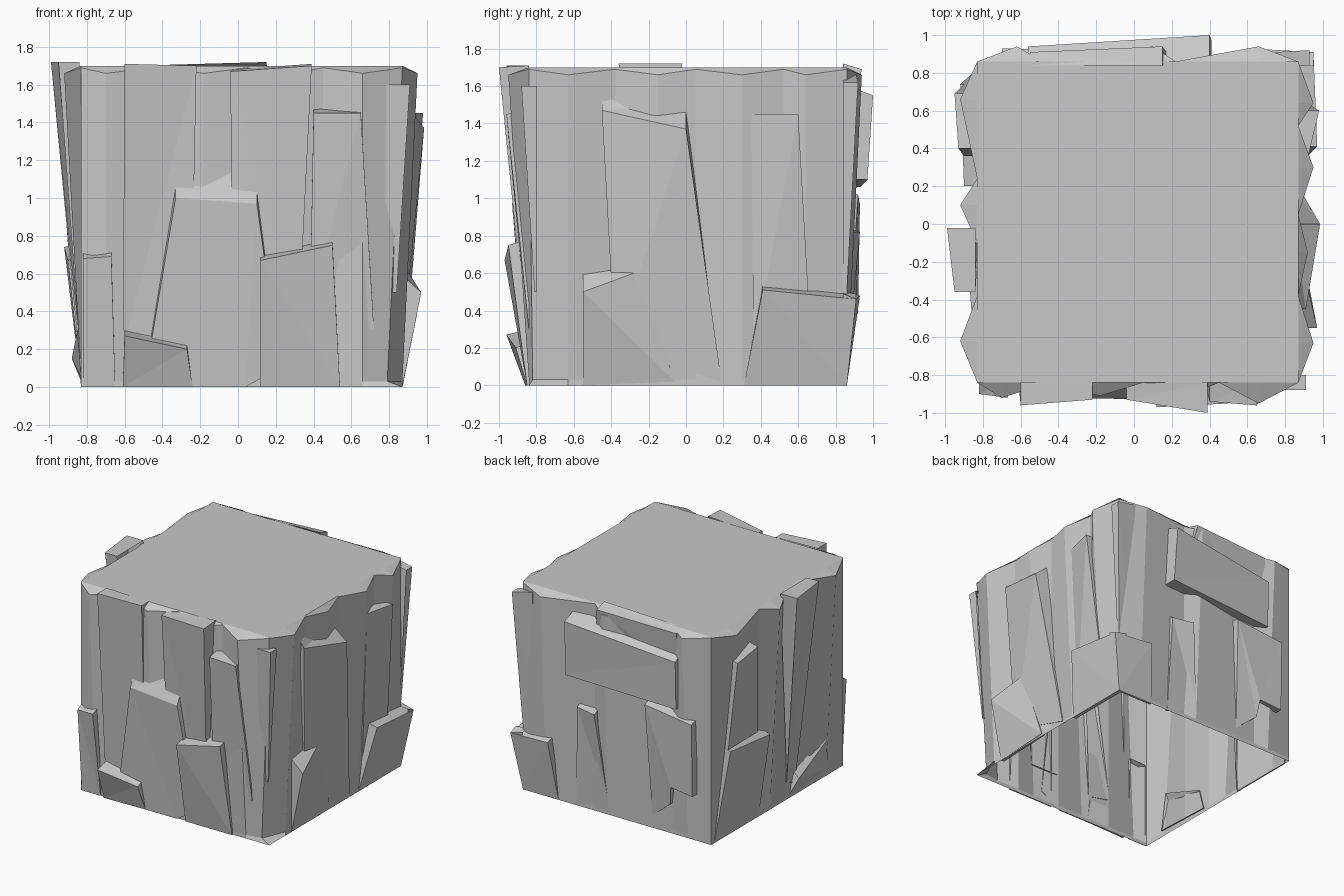
import bpy
import bmesh

cube = bpy.data.objects.get("Cube")
if cube:
    bpy.data.objects.remove(cube, do_unlink=True)

stone = bpy.data.materials.new("grey_stone")
stone.use_nodes = True
GREY = (0.58, 0.58, 0.58, 1)
stone.diffuse_color = GREY
stone.node_tree.nodes["Principled BSDF"].inputs["Base Color"].default_value = GREY

LEFT, RIGHT, FRONT, BACK = -0.83, 0.87, -0.84, 0.86


def finish(name, bm):
    mesh = bpy.data.meshes.new(name)
    bm.to_mesh(mesh)
    bm.free()
    mesh.materials.append(stone)
    obj = bpy.data.objects.new(name, mesh)
    bpy.context.collection.objects.link(obj)


def bridge(bm, a, b):
    n = len(a)
    for i in range(n):
        j = (i + 1) % n
        bm.faces.new((a[i], a[j], b[j], b[i]))


# Main block: square foot, rippled shoulder, square top, open underneath
ripple = [(-.83, -.84), (-.7, -.92), (-.45, -.84), (-.18, -.91), (.05, -.84),
          (.3, -.9), (.45, -.84), (.66, -.95),
          (.87, -.84), (.95, -.63), (.87, -.38), (.92, -.15), (.87, .05),
          (.95, .3), (.87, .52), (.95, .64),
          (.87, .86), (.66, .94), (.22, .86), (.1, .94), (-.48, .86), (-.62, .94),
          (-.83, .86), (-.92, .66), (-.83, .24), (-.92, .1), (-.83, -.1),
          (-.83, -.38), (-.92, -.62)]


def square(p):
    return min(max(p[0], LEFT), RIGHT), min(max(p[1], FRONT), BACK)


bm = bmesh.new()
foot = [bm.verts.new((*square(p), 0)) for p in ripple]
ankle = [bm.verts.new((*square(p), .03)) for p in ripple]
shoulder = [bm.verts.new((*p, 1.66)) for p in ripple]
crown = [bm.verts.new((*square(p), 1.7)) for p in ripple]
for v, p in zip(shoulder, ripple):
    if square(p) == p:
        v.co.z = 1.69
# Chipped front right corner above the foot
ankle[ripple.index((RIGHT, FRONT))].co.xy = .79, -.82
bridge(bm, foot, ankle)
bridge(bm, ankle, shoulder)
bridge(bm, shoulder, crown)
bm.faces.new(crown)
finish("rock_body", bm)

# Maps (along the wall, distance from centre, height) to a point
WALLS = {
    "front": lambda s, d, z: (s, -d, z),
    "back": lambda s, d, z: (s, d, z),
    "right": lambda s, d, z: (d, s, z),
    "left": lambda s, d, z: (-d, s, z),
}


def slab(name, wall, outline, rise=0.03, inner=0.84):
    """Rock slab: outline of (along, height, depth) points with sides run into the wall."""
    bm = bmesh.new()
    place = WALLS[wall]
    middle = sum(p[1] for p in outline) / len(outline)
    outer = [bm.verts.new(place(s, d, z)) for s, z, d in outline]
    root = [bm.verts.new(place(s, inner, z + (rise if z > middle else 0)))
            for s, z, d in outline]
    bridge(bm, outer, root)
    bm.faces.new(outer)
    bmesh.ops.triangulate(bm, faces=bm.faces[:])
    bmesh.ops.recalc_face_normals(bm, faces=bm.faces)
    finish(name, bm)


# Front slabs
slab("front_low_left_slab", "front",
     [(-.82, 0, .845), (-.65, 0, .845), (-.67, .69, .92), (-.82, .68, .9)])
slab("front_foot_block", "front",
     [(-.61, 0, .86), (-.24, 0, .85), (-.27, .2, .91), (-.6, .27, .96)], .03)
slab("front_tall_left_slab", "front",
     [(-.61, .2, .84), (-.25, .2, .84), (-.22, 1.7, .93), (-.6, 1.71, .96)], 0)
slab("front_middle_block", "front",
     [(-.5, 0, .85), (.04, 0, .85), (.22, .1, .85), (.1, .97, .93), (-.33, 1, .92)], .16)
slab("front_tall_centre_slab", "front",
     [(-.03, .3, .84), (.32, .3, .86), (.39, 1.7, 1.0), (-.04, 1.67, .93)], .01)
slab("front_low_right_block", "front",
     [(.12, 0, .85), (.54, 0, .85), (.5, .75, .95), (.12, .67, .97)], .03)
slab("front_right_slab", "front",
     [(.38, .4, .86), (.72, .3, .84), (.65, 1.45, .96), (.4, 1.45, .94)], .02)
slab("front_corner_pillar", "front",
     [(.78, .5, .81), (.84, .5, .81), (.91, 1.6, .88), (.77, 1.6, .88)], 0, .8)

# Right slabs
slab("right_tall_slab", "right",
     [(-.38, .2, .87), (.19, .02, .875), (0, 1.37, .985), (-.45, 1.47, .91)], .12)
slab("right_narrow_slab", "right",
     [(.36, .2, .87), (.67, .2, .87), (.6, 1.45, .98), (.35, 1.45, .92)], 0)
slab("right_wedge", "right",
     [(-.55, 0, .87), (-.06, .02, .875), (-.25, .61, .9), (-.55, .5, .97)], .12)

# Block wrapped around the back right corner
slab("corner_block_right", "right",
     [(.31, 0, .87), (.86, 0, .87), (.91, .46, .95), (.41, .51, .97)], .03)
slab("corner_block_back", "back",
     [(.55, 0, .86), (.87, 0, .86), (.95, .46, .91), (.6, .48, .93)], .03)

# Back slabs
slab("back_beam", "back",
     [(-.56, 1.06, .93), (.41, 1.1, .97), (.4, 1.55, 1.0), (-.56, 1.45, .94)], .06)
slab("back_upper_ledge", "back",
     [(-.55, 1.35, .87), (.2, 1.35, .87), (.15, 1.69, .94), (-.55, 1.67, .91)])
slab("back_thin_slab", "back",
     [(.1, .1, .86), (.39, 0, .86), (.36, .82, .89), (.18, .82, .93)])
slab("back_hanging_block", "back",
     [(-.3, .1, .86), (-.48, .25, .89), (-.5, .4, .91), (-.7, .38, .92),
      (-.7, .97, .93), (-.27, 1.02, .92)])
slab("back_corner_slab", "back",
     [(.76, .6, .86), (.87, .5, .86), (.93, 1.62, .92), (.75, 1.66, .91)], 0)

# Left slabs
slab("left_upper_slab", "left",
     [(.74, .75, .9), (.36, .75, .9), (.4, 1.47, .93), (.69, 1.45, .95)], .03, .82)
slab("left_low_block", "left",
     [(.82, 0, .83), (.25, 0, .83), (.2, .67, .9), (.74, .74, .92)], .03, .82)
slab("left_tall_slab", "left",
     [(-.1, .15, .83), (-.22, .1, .83), (-.36, 1.72, .95), (-.02, 1.72, .99)], 0)
slab("left_foot_wedge", "left",
     [(-.15, .03, .83), (-.65, .05, .83), (-.6, .3, .85), (-.2, .15, .88)], .06, .82)
